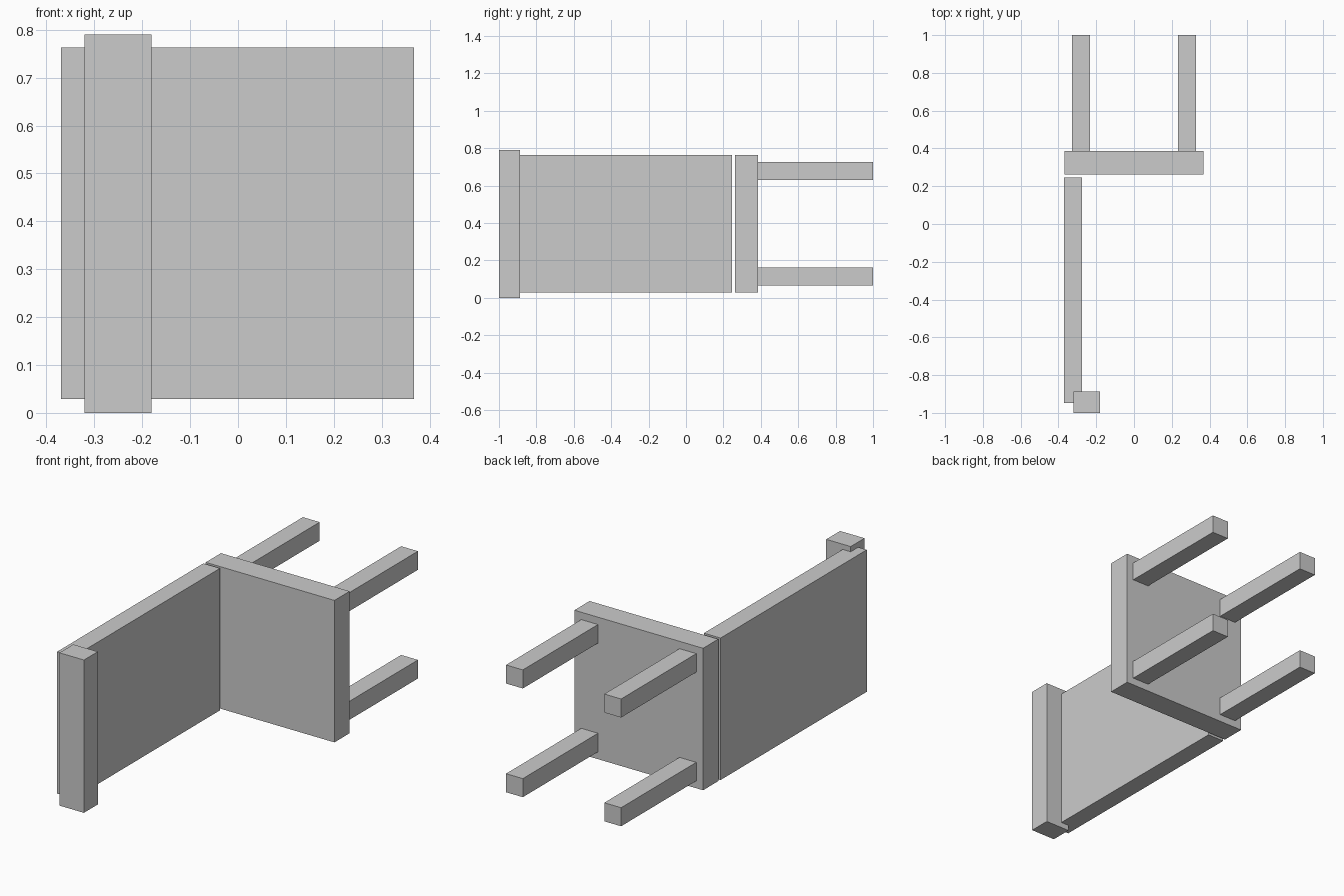
import bpy
import bmesh

if "Cube" in bpy.data.objects:
    bpy.data.objects.remove(bpy.data.objects["Cube"])


def box(name, x, y, z):
    """Axis-aligned box from (min, max) ranges."""
    bm = bmesh.new()
    bmesh.ops.create_cube(bm, size=1)
    for v in bm.verts:
        for i, (lo, hi) in enumerate((x, y, z)):
            v.co[i] = lo if v.co[i] < 0 else hi
    mesh = bpy.data.meshes.new(name)
    bm.to_mesh(mesh)
    bm.free()
    obj = bpy.data.objects.new(name, mesh)
    bpy.context.collection.objects.link(obj)
    return obj


MID_Z = 0.396        # centre plane of the chair lying on its side
HALF = 0.367         # half width of seat and backrest
LEG_OFFSET, LEG_HALF = 0.281, 0.048
side = (MID_Z - HALF, MID_Z + HALF)

# Seat panel, standing upright
box("seat", (-0.368, 0.368), (0.262, 0.386), side)

# Tall backrest, separated from the seat by a narrow gap
box("backrest", (-0.37, -0.275), (-0.948, 0.246), side)

# Headrest bar across the end of the backrest
box("headrest", (-0.321, -0.181), (-1.0, -0.887), (0.0, 0.79))

# Four legs
for x_name, sx in (("rear", -1), ("front", 1)):
    for z_name, sz in (("lower", -1), ("upper", 1)):
        cx, cz = sx * LEG_OFFSET, MID_Z + sz * LEG_OFFSET
        box(f"{x_name}_{z_name}_leg",
            (cx - LEG_HALF, cx + LEG_HALF), (0.386, 1.0),
            (cz - LEG_HALF, cz + LEG_HALF))
